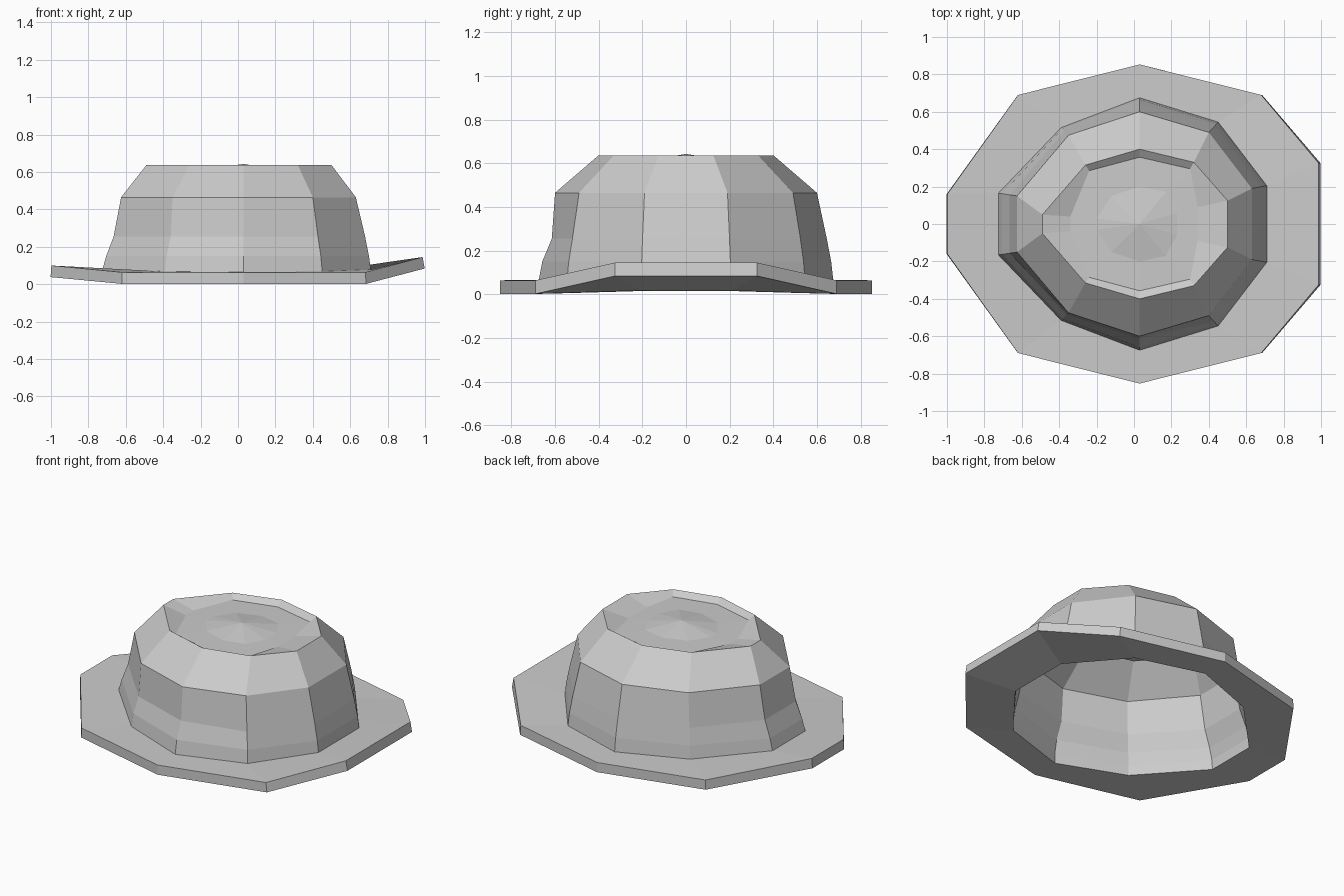
import bpy, bmesh

if "Cube" in bpy.data.objects:
    bpy.data.objects.remove(bpy.data.objects["Cube"])

# Half outlines (back side, right to left); each is mirrored to a ten-sided ring
BRIM = [(0.987, 0.325), (0.68, 0.69), (0.03, 0.853), (-0.62, 0.69), (-0.998, 0.16)]
BASE = [(0.71, 0.205), (0.45, 0.545), (0.03, 0.675), (-0.39, 0.515), (-0.725, 0.165)]
SHOULDER = [(0.63, 0.19), (0.40, 0.49), (0.03, 0.60), (-0.35, 0.475), (-0.625, 0.15)]
TOP = [(0.50, 0.125), (0.32, 0.33), (0.03, 0.40), (-0.26, 0.315), (-0.49, 0.05)]
RECESS = [(0.34, 0.09), (0.30, 0.295), (0.03, 0.357), (-0.24, 0.285), (-0.34, 0.04)]
DIMPLE = [(0.23, 0.06), (0.17, 0.17), (0.03, 0.20), (-0.12, 0.15), (-0.20, 0.03)]
BRIM_Z = [0.145, 0.064, 0.064, 0.064, 0.10]
BASE_Z = [0.078, 0.068, 0.064, 0.068, 0.078]


def mirrored(half):
    return half + [(x, -y) for x, y in reversed(half)]


def blend(a, b, amounts):
    # each corner moves by its own amount from outline a towards outline b
    return [(p[0] + (q[0] - p[0]) * t, p[1] + (q[1] - p[1]) * t)
            for p, q, t in zip(mirrored(a), mirrored(b), amounts)]


def level(pts, z):
    heights = z + z[::-1] if isinstance(z, list) else [z] * 10
    return [(x, y, h) for (x, y), h in zip(pts, heights)]


def loft(name, outlines, peak=None):
    bm = bmesh.new()
    rings = [[bm.verts.new(p) for p in o] for o in outlines]
    for a, b in zip(rings, rings[1:]):
        for i in range(10):
            j = (i + 1) % 10
            bm.faces.new((a[i], a[j], b[j], b[i]))
    if peak:
        tip = bm.verts.new(peak)
        for i in range(10):
            bm.faces.new((rings[-1][i], rings[-1][(i + 1) % 10], tip))
    mesh = bpy.data.meshes.new(name)
    bm.to_mesh(mesh)
    bm.free()
    obj = bpy.data.objects.new(name, mesh)
    bpy.context.collection.objects.link(obj)
    return obj


# Brim: a slab turned up at both ends, open in the middle
brim = loft("brim", [level(mirrored(BRIM), BRIM_Z), level(mirrored(BASE), BASE_Z)])
slab = brim.modifiers.new("thickness", 'SOLIDIFY')
slab.thickness = 0.062
slab.offset = -1

# Crown: a thin sheet, dented at front and left, with a sunken top
lower = [0.12, 0.12, 0.13, 0.15, 0.2, 0.2, 0.2, 0.22, 0.14, 0.12]
middle = [0.38, 0.38, 0.4, 0.45, 0.6, 0.6, 0.75, 0.8, 0.45, 0.38]
loft("crown", [
    level(mirrored(BASE), BASE_Z),
    level(blend(BASE, SHOULDER, lower), 0.15),
    level(blend(BASE, SHOULDER, middle), 0.255),
    level(mirrored(SHOULDER), 0.465),
    level(mirrored(TOP), 0.637),
    level(mirrored(RECESS), 0.608),
    level(mirrored(DIMPLE), 0.61),
], peak=(0.03, 0, 0.643))
